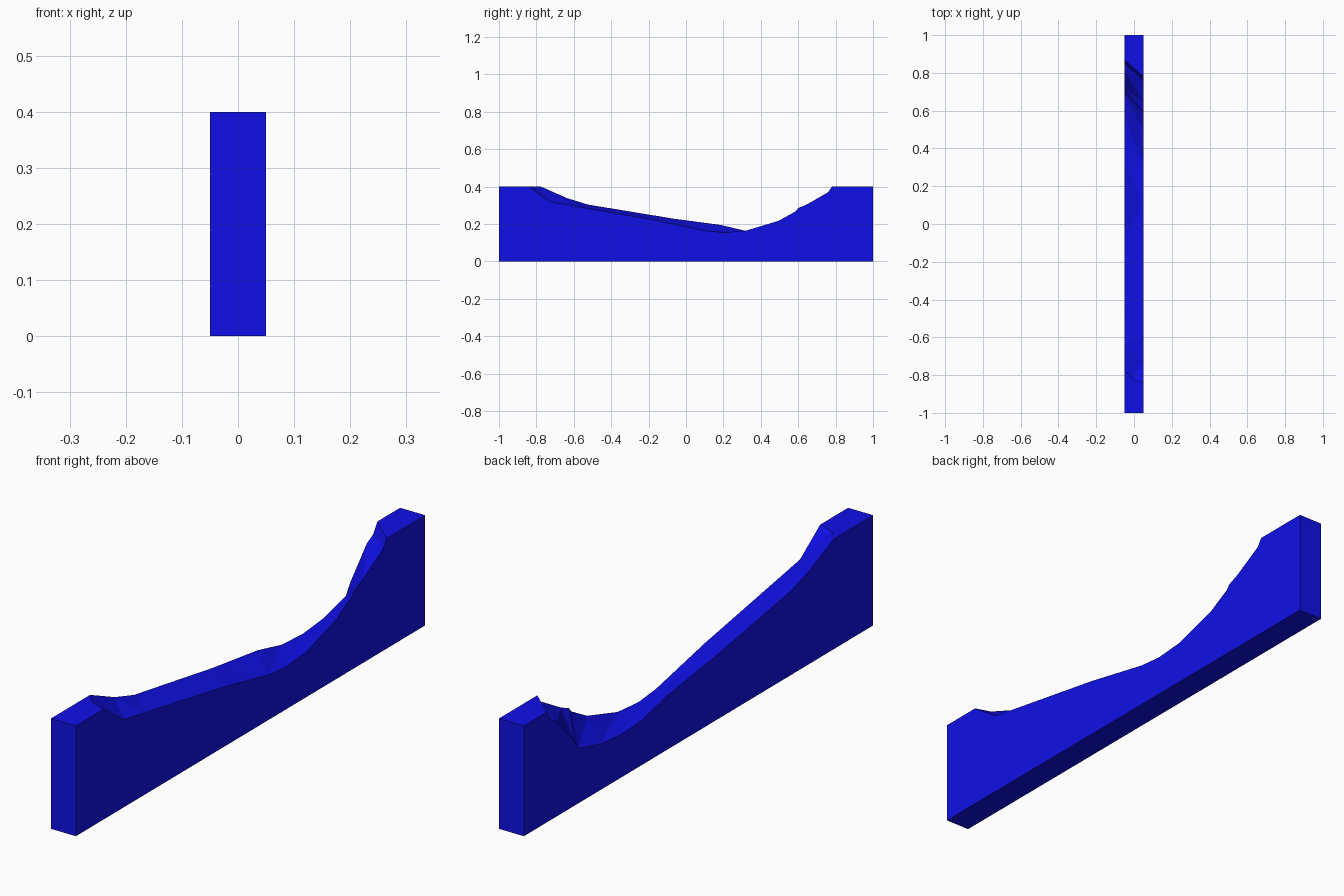
import bpy, bmesh

if "Cube" in bpy.data.objects:
    bpy.data.objects.remove(bpy.data.objects["Cube"], do_unlink=True)

HALF = 0.05  # half thickness of the slab

# Worn upper edge, front to back: (y, z) at -x paired with (y, z) at +x
RIM = [
    ((-1.0, 0.4), (-1.0, 0.4)),
    ((-0.776, 0.4), (-0.84, 0.4)),
    ((-0.635, 0.338), (-0.725, 0.318)),
    ((-0.525, 0.304), (-0.6, 0.296)),
    ((-0.07, 0.229), (-0.18, 0.223)),
    ((0.185, 0.195), (0.1, 0.164)),
    ((0.32, 0.163), (0.1, 0.164)),
    ((0.44, 0.156), (0.2, 0.154)),
    ((0.56, 0.167), (0.32, 0.164)),
    ((0.69, 0.2), (0.495, 0.217)),
    ((0.69, 0.2), (0.585, 0.267)),
    ((0.713, 0.237), (0.6, 0.285)),
    ((0.81, 0.344), (0.645, 0.304)),
    ((0.845, 0.362), (0.76, 0.37)),
    ((0.87, 0.4), (0.78, 0.4)),
    ((1.0, 0.4), (1.0, 0.4)),
]

bm = bmesh.new()


def edge_verts(side, x):
    """Make one side's rim and the matching base line, sharing repeated points."""
    rim, base = [], []
    for i, pair in enumerate(RIM):
        if i and pair[side] == RIM[i - 1][side]:
            rim.append(rim[-1])
            base.append(base[-1])
        else:
            y, z = pair[side]
            rim.append(bm.verts.new((x, y, z)))
            base.append(bm.verts.new((x, y, 0)))
    return rim, base


def face(*verts):
    unique = list(dict.fromkeys(verts))
    if len(unique) > 2:
        bm.faces.new(unique)


a, a_base = edge_verts(0, -HALF)
b, b_base = edge_verts(1, HALF)

# Front ledge with its chipped corner
chip = bm.verts.new((-0.01, -0.82, 0.4))
face(a[0], b[0], chip, a[1])
face(chip, b[0], b[1])
face(chip, b[1], b[2])
face(a[1], chip, b[2])
face(a[1], b[2], a[2])

# Sloping dip, back ledge, flat sides and underside
for i in range(len(RIM) - 1):
    j = i + 1
    if i > 1:
        face(a[i], b[i], b[j], a[j])
    face(a_base[i], a[i], a[j], a_base[j])
    face(b_base[i], b_base[j], b[j], b[i])
    face(a_base[i], a_base[j], b_base[j], b_base[i])

# Ends
face(a_base[0], b_base[0], b[0], a[0])
face(b_base[-1], a_base[-1], a[-1], b[-1])

bm.normal_update()
bmesh.ops.triangulate(bm, faces=bm.faces[:])
bmesh.ops.recalc_face_normals(bm, faces=bm.faces[:])

mesh = bpy.data.meshes.new("carved_slab")
bm.to_mesh(mesh)
bm.free()
slab = bpy.data.objects.new("carved_slab", mesh)
bpy.context.collection.objects.link(slab)

# Single flat blue
blue = bpy.data.materials.new("deep_blue")
blue.use_nodes = True
colour = (0.005, 0.005, 0.8, 1)
blue.diffuse_color = colour
blue.node_tree.nodes["Principled BSDF"].inputs["Base Color"].default_value = colour
mesh.materials.append(blue)
